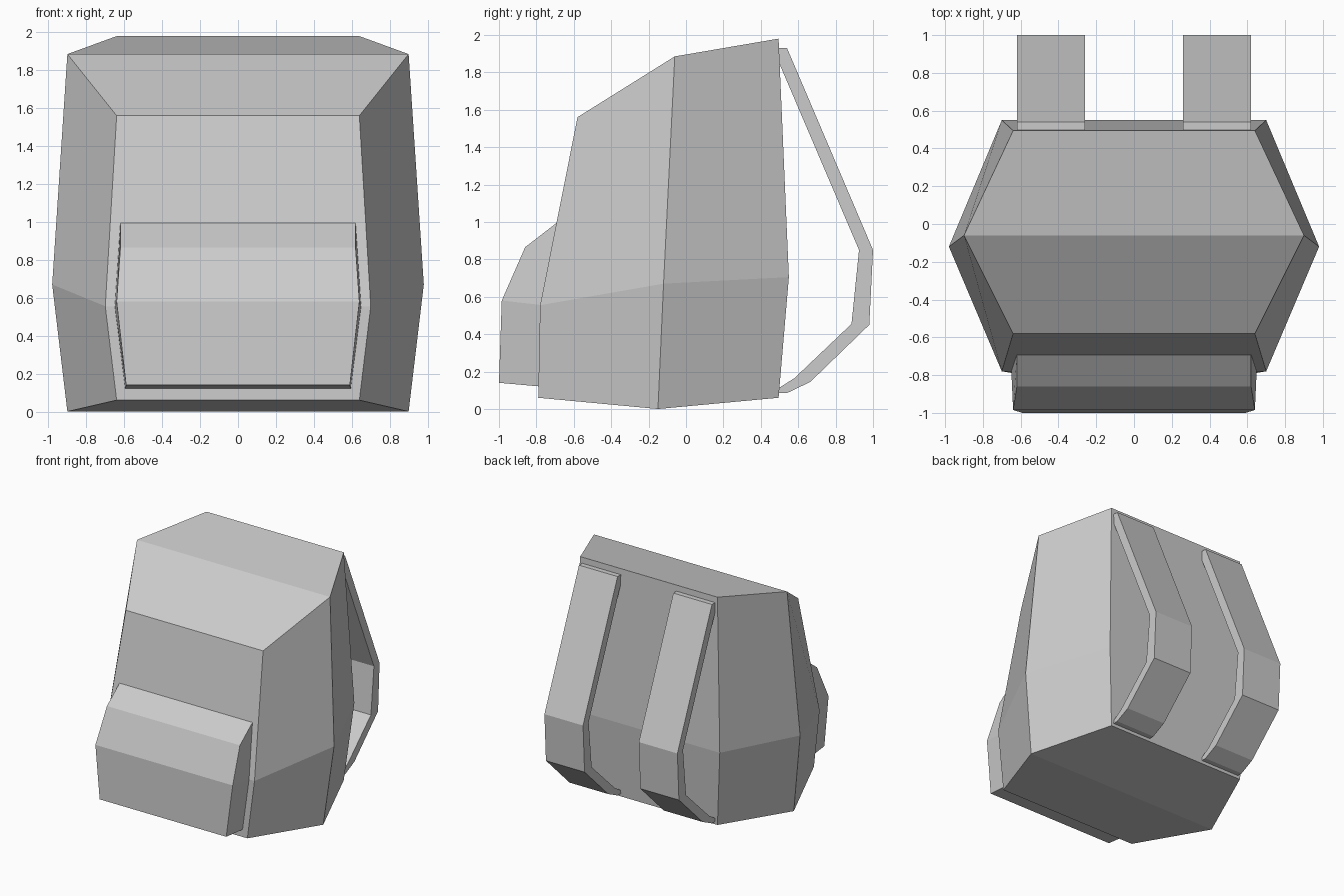
import bpy
import bmesh

cube = bpy.data.objects.get("Cube")
if cube:
    bpy.data.objects.remove(cube, do_unlink=True)

grey = bpy.data.materials.new("light grey fabric")
grey.use_nodes = True
grey.diffuse_color = (0.6, 0.6, 0.6, 1)
grey.node_tree.nodes["Principled BSDF"].inputs["Base Color"].default_value = (0.6, 0.6, 0.6, 1)


def make_part(name, points, band, sides, x=0.0):
    """Symmetric part: points are (half width, y, z); band is the loop of points
    joined across the middle; sides are the faces repeated on both flanks."""
    bm = bmesh.new()
    left = [bm.verts.new((w, y, z)) for w, y, z in points]
    right = [bm.verts.new((-w, y, z)) for w, y, z in points]
    for a, b in zip(band, band[1:] + band[:1]):
        bm.faces.new((left[a], left[b], right[b], right[a]))
    for face in sides:
        bm.faces.new([left[i] for i in face])
        bm.faces.new([right[i] for i in reversed(face)])
    bmesh.ops.recalc_face_normals(bm, faces=bm.faces[:])
    mesh = bpy.data.meshes.new(name)
    bm.to_mesh(mesh)
    bm.free()
    mesh.materials.append(grey)
    obj = bpy.data.objects.new(name, mesh)
    obj.location.x = x
    bpy.context.collection.objects.link(obj)
    return obj


# Faceted main bag: bottom, front, top and back loop, widest point last
bag = [
    (0.90, -0.15, 0.00), (0.64, -0.79, 0.06), (0.70, -0.78, 0.555),
    (0.64, -0.58, 1.56), (0.90, -0.06, 1.885), (0.64, 0.495, 1.98),
    (0.70, 0.55, 0.705), (0.64, 0.495, 0.06), (0.98, -0.12, 0.67),
]
make_part("main_bag", bag, list(range(8)),
          [(0, 1, 2, 8), (8, 2, 3, 4), (8, 4, 5, 6), (0, 8, 6, 7)])

# Front pocket, its back edge set just inside the bag
pocket = [
    (0.595, -0.775, 0.12), (0.59, -1.0, 0.14), (0.64, -0.985, 0.58),
    (0.62, -0.86, 0.865), (0.62, -0.685, 1.0), (0.65, -0.765, 0.555),
]
make_part("front_pocket", pocket, list(range(6)), [(0, 1, 2, 5), (5, 2, 3, 4)])

# Two shoulder straps: outer edge downwards, then inner edge upwards
strap = [
    (0.485, 1.93), (0.54, 1.93), (1.0, 0.85), (0.98, 0.45), (0.665, 0.145),
    (0.54, 0.085), (0.485, 0.085), (0.485, 0.105), (0.58, 0.165),
    (0.885, 0.455), (0.925, 0.85), (0.485, 1.88),
]
strap_sides = [(0, 1, 11), (5, 6, 7)] + [(i, i + 1, 11 - i, 12 - i) for i in range(1, 5)]
for side, x in (("left", 0.44), ("right", -0.44)):
    make_part(side + "_shoulder_strap", [(0.18, y, z) for y, z in strap],
              list(range(12)), strap_sides, x)
